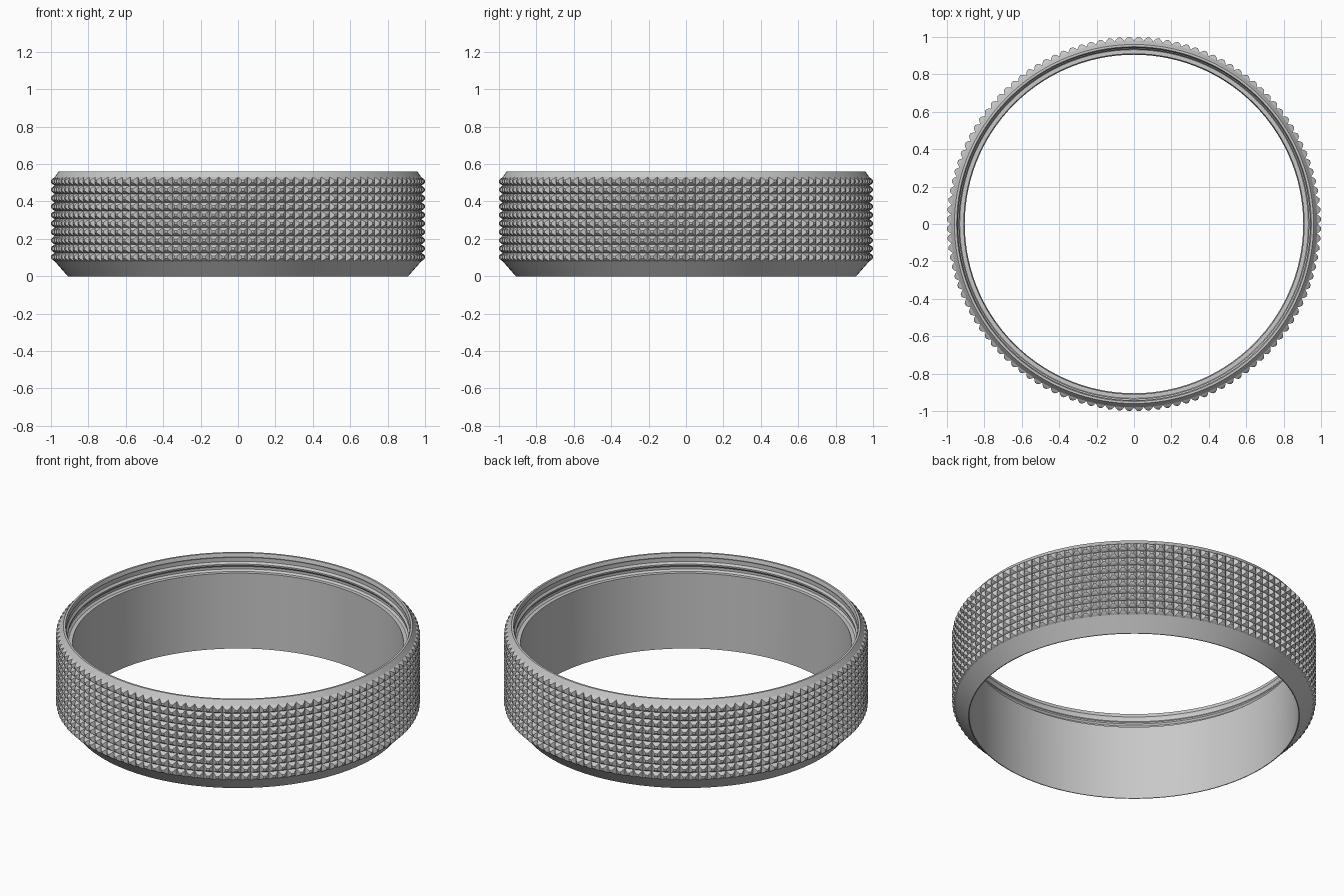
import bpy, bmesh
from math import cos, sin, pi

default = bpy.data.objects.get("Cube")
if default:
    bpy.data.objects.remove(default, do_unlink=True)

TEETH, ROWS = 120, 10          # studs around and up the grip
VALLEY = 0.98                  # radius between the studs
Z_LOW, Z_HIGH = 0.08, 0.53     # height range of the grip

grey = bpy.data.materials.new("light grey metal")
grey.use_nodes = True
colour = (0.58, 0.58, 0.58, 1)
grey.diffuse_color = colour
grey.node_tree.nodes["Principled BSDF"].inputs["Base Color"].default_value = colour


def polar(r, step, z):
    a = 2 * pi * step / TEETH
    return (r * cos(a), r * sin(a), z)


def finish(bm, name):
    bmesh.ops.recalc_face_normals(bm, faces=bm.faces)
    mesh = bpy.data.meshes.new(name)
    bm.to_mesh(mesh)
    bm.free()
    mesh.materials.append(grey)
    obj = bpy.data.objects.new(name, mesh)
    bpy.context.collection.objects.link(obj)
    return obj


# Ring body: bottom bevel, bore, ledge, inner thread and top bevel
profile = [(VALLEY, Z_LOW), (0.91, 0), (0.905, 0), (0.91, 0.455),
           (0.932, 0.455), (0.943, 0.465), (0.943, 0.48),
           (0.935, 0.49), (0.935, 0.498), (0.945, 0.51), (0.945, 0.53),
           (0.942, 0.538), (0.948, 0.56), (0.96, 0.56), (VALLEY, Z_HIGH)]
bm = bmesh.new()
rings = [[bm.verts.new(polar(r, i, z)) for i in range(TEETH)] for r, z in profile]
for a, b in zip(rings, rings[1:]):
    for i in range(TEETH):
        j = (i + 1) % TEETH
        bm.faces.new((a[i], a[j], b[j], b[i]))
body = finish(bm, "ring_body")
bpy.context.view_layer.objects.active = body
body.select_set(True)
bpy.ops.object.shade_smooth_by_angle(angle=pi / 9)
body.select_set(False)

# Knurled grip: rows of small domed pyramids sharing their valley edges
bm = bmesh.new()
pitch = (Z_HIGH - Z_LOW) / ROWS
grid = [[bm.verts.new(polar(VALLEY, i, Z_LOW + k * pitch)) for i in range(TEETH)]
        for k in range(ROWS + 1)]
corners = [(0, 0), (1, 0), (1, 1), (0, 1)]
tiers = [(0.16, 0.991), (0.36, 1.0)]   # inset and radius of each stud tier
for k in range(ROWS):
    for i in range(TEETH):
        lower = [grid[k + v][(i + u) % TEETH] for u, v in corners]
        for inset, radius in tiers:
            span = 1 - 2 * inset
            upper = [bm.verts.new(polar(radius, i + inset + span * u,
                                        Z_LOW + (k + inset + span * v) * pitch))
                     for u, v in corners]
            for n in range(4):
                m = (n + 1) % 4
                bm.faces.new((lower[n], lower[m], upper[m], upper[n]))
            lower = upper
        bm.faces.new(lower)
finish(bm, "knurled_grip")
